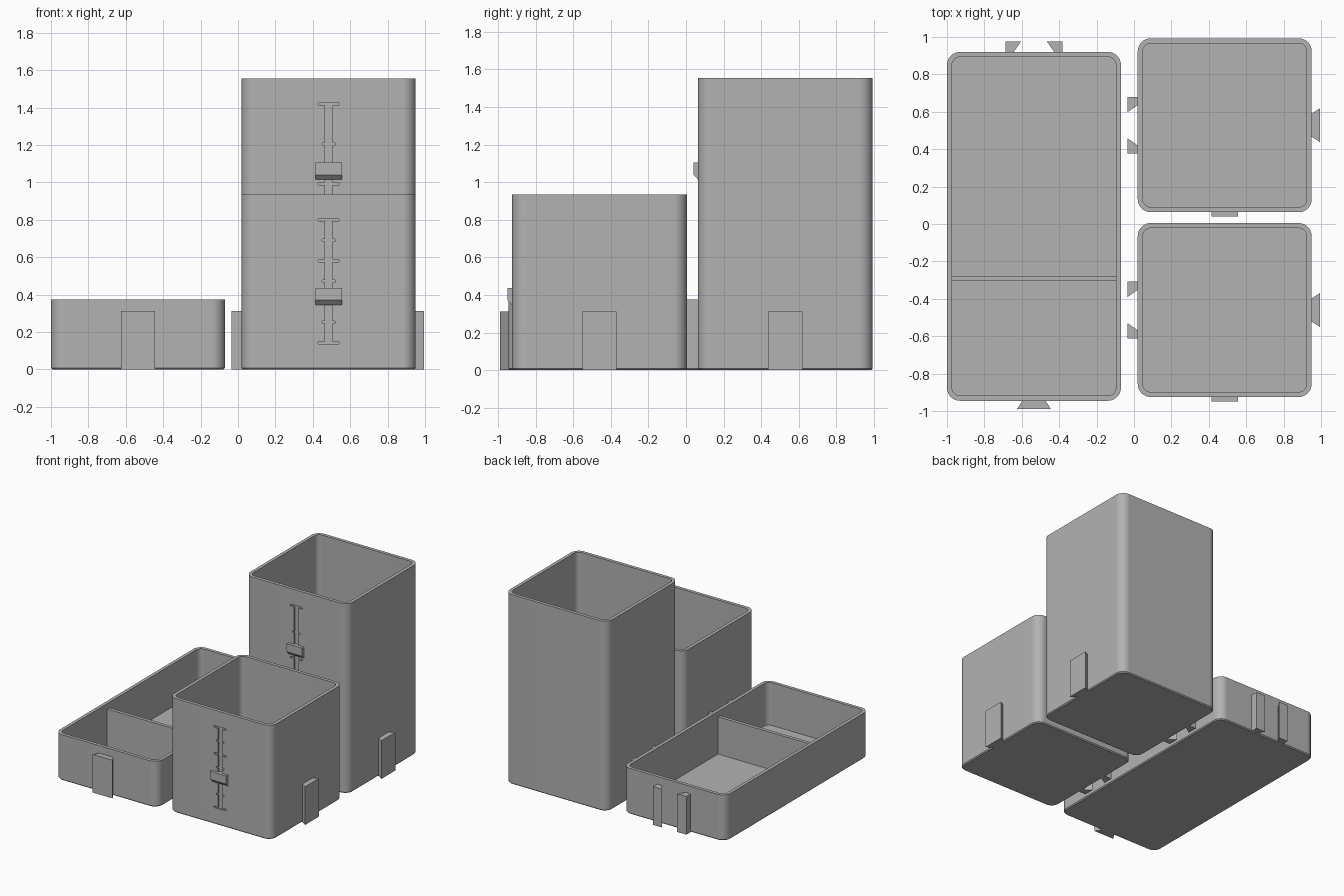
import bpy, bmesh
from math import pi, cos, sin, radians
from mathutils import Matrix, Vector

if "Cube" in bpy.data.objects:
    bpy.data.objects.remove(bpy.data.objects["Cube"])

WALL, RADIUS, FLOOR = 0.027, 0.07, 0.025
JOINT_H = 0.313

grey = bpy.data.materials.new("plain grey")
grey.use_nodes = True
grey.diffuse_color = (0.45, 0.45, 0.45, 1)
grey.node_tree.nodes["Principled BSDF"].inputs["Base Color"].default_value = (0.45, 0.45, 0.45, 1)


def finish(name, bm):
    bmesh.ops.recalc_face_normals(bm, faces=bm.faces)
    mesh = bpy.data.meshes.new(name)
    bm.to_mesh(mesh)
    bm.free()
    mesh.materials.append(grey)
    obj = bpy.data.objects.new(name, mesh)
    bpy.context.collection.objects.link(obj)
    return obj


def activate(obj):
    bpy.ops.object.select_all(action='DESELECT')
    obj.select_set(True)
    bpy.context.view_layer.objects.active = obj


def smooth(obj):
    activate(obj)
    bpy.ops.object.shade_smooth_by_angle(angle=radians(30))
    obj.modifiers.new("even shading", 'WEIGHTED_NORMAL').keep_sharp = True


def prism(name, points, depth, matrix):
    """Extrude a flat outline along local z, then place it."""
    bm = bmesh.new()
    face = bm.faces.new([bm.verts.new((u, v, 0)) for u, v in points])
    top = bmesh.ops.extrude_face_region(bm, geom=[face])["geom"]
    bmesh.ops.translate(bm, vec=(0, 0, depth),
                        verts=[g for g in top if isinstance(g, bmesh.types.BMVert)])
    bm.transform(matrix)
    return finish(name, bm)


def rounded_ring(bm, x0, x1, y0, y1, inset, z, steps=10):
    r = RADIUS - inset
    corners = [(x1 - RADIUS, y1 - RADIUS), (x0 + RADIUS, y1 - RADIUS),
               (x0 + RADIUS, y0 + RADIUS), (x1 - RADIUS, y0 + RADIUS)]
    ring = []
    for k, (cx, cy) in enumerate(corners):
        for i in range(steps + 1):
            a = (k + i / steps) * pi / 2
            ring.append(bm.verts.new((cx + r * cos(a), cy + r * sin(a), z)))
    return ring


def open_box(name, x0, x1, y0, y1, height):
    """Rounded container with a chamfered base and a thin wall."""
    bm = bmesh.new()
    levels = [(0.008, 0), (0, 0.008), (0, height), (WALL, height), (WALL, FLOOR)]
    rings = [rounded_ring(bm, x0, x1, y0, y1, i, z) for i, z in levels]
    for a, b in zip(rings, rings[1:]):
        for i in range(len(a)):
            j = (i + 1) % len(a)
            bm.faces.new((a[i], a[j], b[j], b[i]))
    bm.faces.new(rings[0])
    bm.faces.new(rings[-1])
    return finish(name, bm)


# Dovetail joints: local x runs along the wall, local y points out of it
def joint_matrix(x, y, angle):
    return Matrix.Translation((x, y, 0)) @ Matrix.Rotation(angle, 4, 'Z')


def dovetail_tongue(name, x, y, angle):
    outline = [(-0.062, -0.01), (0.062, -0.01), (0.062, 0), (0.091, 0.045),
               (-0.091, 0.045), (-0.062, 0)]
    prism(name, outline, JOINT_H, joint_matrix(x, y, angle))


def dovetail_socket(name, x, y, angle):
    outline = [(0.108, -0.01), (0.152, -0.01), (0.152, 0.056), (0.069, 0.056), (0.108, 0)]
    for side, label in ((1, "a"), (-1, "b")):
        prism(f"{name}_{label}", [(u * side, v) for u, v in outline],
              JOINT_H, joint_matrix(x, y, angle))


# Upright frame: local x -> world x, local y -> world z, local z -> world -y
def front_matrix(x, y):
    return Matrix.Translation((x, y, 0)) @ Matrix.Rotation(pi / 2, 4, 'X')


def engrave_scale(box, x, y, bottom, top):
    """Cut a shallow ruler groove with alternating long and short ticks."""
    slot, half, count = 0.019, 0.007, 6
    right = []
    for i in range(count + 1):
        z = bottom + (top - bottom) * i / count
        reach = 0.056 if i % 2 == 0 else 0.035
        low, high = (slot, z - half), (slot, z + half)
        tick = [(reach - 0.004, z - half), (reach, z - half / 2),
                (reach, z + half / 2), (reach - 0.004, z + half)]
        right += ([low] if i else []) + tick + ([high] if i < count else [])
    outline = right + [(-u, v) for u, v in reversed(right)]
    cutter = prism("scale_cutter", outline, 0.05, front_matrix(x, y + 0.012))
    cutter.hide_render = True
    activate(box)
    cut = box.modifiers.new("scale", 'BOOLEAN')
    cut.operation, cut.solver, cut.object = 'DIFFERENCE', 'EXACT', cutter
    bpy.ops.object.modifier_apply(modifier=cut.name)
    bpy.data.objects.remove(cutter)


def slider(name, x, y, z):
    """Marker block with a sloped underside."""
    profile = [(0.012, 0.025), (0, 0), (-0.024, 0.025), (-0.024, 0.091), (0.012, 0.091)]
    profile[0] = (0.012, 0)
    axes = Matrix(((0, 0, 1, x - 0.07), (1, 0, 0, y), (0, 1, 0, z), (0, 0, 0, 1)))
    prism(name, profile, 0.14, axes)


# Low tray with divider
tray = open_box("tray", -1, -0.07, -0.945, 0.92, 0.375)
smooth(tray)
prism("tray_divider", [(-0.98, -0.305), (-0.09, -0.305), (-0.09, -0.277), (-0.98, -0.277)],
      0.31, Matrix.Translation((0, 0, 0.02)))
dovetail_tongue("tray_tongue", -0.535, -0.945, pi)
dovetail_socket("tray_socket", -0.535, 0.92, 0)

# Two upright containers: name, front, back, height, scale top, slider height
for name, y0, y1, height, scale_top, mark in (
        ("short_bin", -0.925, 0.005, 0.935, 0.8, 0.345),
        ("tall_bin", 0.063, 0.993, 1.555, 1.418, 1.015)):
    mid = (y0 + y1) / 2
    box = open_box(name, 0.02, 0.95, y0, y1, height)
    engrave_scale(box, 0.485, y0, 0.142, scale_top)
    smooth(box)
    slider(name + "_slider", 0.485, y0, mark)
    dovetail_tongue(name + "_tongue", 0.95, mid, -pi / 2)
    dovetail_socket(name + "_socket", 0.02, mid, pi / 2)
